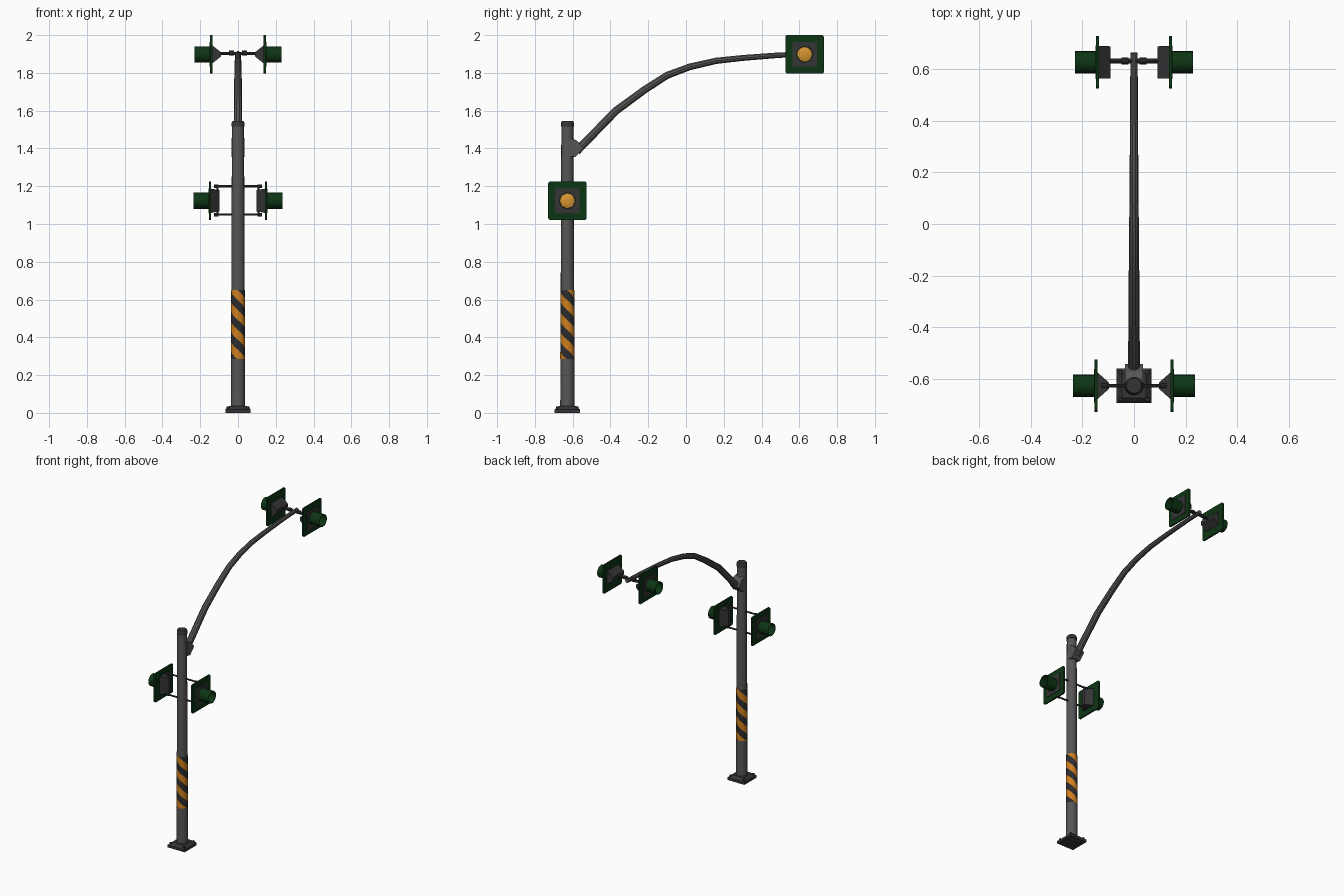
import bpy, bmesh, math
from mathutils import Vector

if "Cube" in bpy.data.objects:
    bpy.data.objects.remove(bpy.data.objects["Cube"])


def material(name, rgb):
    m = bpy.data.materials.new(name)
    m.diffuse_color = (*rgb, 1)
    m.use_nodes = True
    m.node_tree.nodes["Principled BSDF"].inputs["Base Color"].default_value = m.diffuse_color
    return m


GREY = material("pole grey", (0.095, 0.093, 0.095))
DARK = material("dark metal", (0.035, 0.035, 0.037))
BLACK = material("stripe black", (0.025, 0.026, 0.028))
ORANGE = material("stripe orange", (0.62, 0.21, 0.012))
GREEN = material("housing green", (0.004, 0.035, 0.007))
LENS = material("lens amber", (0.66, 0.30, 0.03))

PY = -0.628   # pole centre in y
AY = 0.628    # arm lamp centre in y


def finish(name, bm, mats, smooth=True):
    bmesh.ops.remove_doubles(bm, verts=bm.verts, dist=1e-5)
    bmesh.ops.recalc_face_normals(bm, faces=bm.faces)
    me = bpy.data.meshes.new(name)
    bm.to_mesh(me)
    bm.free()
    ob = bpy.data.objects.new(name, me)
    bpy.context.collection.objects.link(ob)
    for m in mats:
        me.materials.append(m)
    if smooth:
        bpy.context.view_layer.objects.active = ob
        ob.select_set(True)
        bpy.ops.object.shade_smooth_by_angle(angle=math.radians(35))
        ob.select_set(False)
    return ob


def loft(name, rings, mat, smooth=True, closed=False):
    """Skin a list of equal-length point rings; cap the ends unless closed."""
    bm = bmesh.new()
    rows = [[bm.verts.new(p) for p in r] for r in rings]
    n = len(rows[0])
    pairs = list(zip(rows, rows[1:]))
    if closed:
        pairs.append((rows[-1], rows[0]))
    else:
        bm.faces.new(rows[0])
        bm.faces.new(rows[-1])
    for a, b in pairs:
        for i in range(n):
            j = (i + 1) % n
            bm.faces.new((a[i], a[j], b[j], b[i]))
    return finish(name, bm, [mat], smooth)


def ring(centre, axis, radius, n):
    q = Vector(axis).to_track_quat('Z', 'Y')
    return [Vector(centre) + q @ Vector((radius * math.cos(2 * math.pi * i / n),
                                         radius * math.sin(2 * math.pi * i / n), 0)) for i in range(n)]


def rod(name, a, b, r, mat, n=10):
    d = Vector(b) - Vector(a)
    return loft(name, [ring(a, d, r, n), ring(b, d, r, n)], mat)


def turned(name, origin, axis, profile, mat, n=16, closed=False):
    """Turned part from (distance along axis, radius) pairs."""
    o, d = Vector(origin), Vector(axis)
    return loft(name, [ring(o + d * t, d, r, n) for t, r in profile], mat, closed=closed)


def rect_x(x, y, z, hy, hz, c=0.0):
    """Rectangle in the yz plane with corners cut by c."""
    if not c:
        return [(x, y - hy, z - hz), (x, y + hy, z - hz), (x, y + hy, z + hz), (x, y - hy, z + hz)]
    pts = [(-hy + c, -hz), (hy - c, -hz), (hy, -hz + c), (hy, hz - c),
           (hy - c, hz), (-hy + c, hz), (-hy, hz - c), (-hy, -hz + c)]
    return [(x, y + u, z + v) for u, v in pts]


def square_z(z, h):
    return [(-h, PY - h, z), (h, PY - h, z), (h, PY + h, z), (-h, PY + h, z)]


# Base plate with sloped shoulder and anchor bolts
loft("base_plate", [square_z(0, 0.067), square_z(0.018, 0.067), square_z(0.036, 0.047)], DARK, False)
for sx in (-1, 1):
    for sy in (-1, 1):
        p = Vector((sx * 0.052, PY + sy * 0.052, 0.015))
        rod("anchor_bolt", p, p + Vector((0, 0, 0.018)), 0.009, DARK, 6)


# Tapered pole and cap
def pole_r(z):
    return 0.038 - 0.006 * z / 1.53


turned("pole", (0, PY, 0), (0, 0, 1), [(0.0, pole_r(0)), (1.53, pole_r(1.53))], GREY)
turned("pole_cap", (0, PY, 0), (0, 0, 1),
       [(1.515, 0.035), (1.535, 0.035), (1.545, 0.029)], DARK)

# Spiral warning stripes wrapped round the pole
Z0, Z1, PERIOD, COLS = 0.285, 0.65, 0.105, 32
bm = bmesh.new()
for c in range(COLS):
    a0, a1 = 2 * math.pi * c / COLS, 2 * math.pi * (c + 1) / COLS
    for k in range(-12, 20):
        def point(a, step):
            z = 0.57 - PERIOD / 4 + step * PERIOD / 2 - PERIOD * (a + math.pi / 2) / math.pi
            z = min(max(z, Z0), Z1)
            r = pole_r(z) + 0.001
            return Vector((r * math.cos(a), PY + r * math.sin(a), z))
        quad = [point(a0, k), point(a1, k), point(a1, k + 1), point(a0, k + 1)]
        pts = [p for i, p in enumerate(quad) if (p - quad[i - 1]).length > 1e-5]
        if len(pts) > 2:
            f = bm.faces.new([bm.verts.new(p) for p in pts])
            f.material_index = k % 2
finish("warning_stripes", bm, [BLACK, ORANGE])

# Arm bracket and curved tapering arm
side = [(-0.625, 1.455), (-0.597, 1.45), (-0.575, 1.44), (-0.543, 1.40), (-0.587, 1.355), (-0.625, 1.36)]
loft("arm_bracket", [[(x, y, z) for y, z in side] for x in (-0.035, 0.035)], GREY, False)
path = [(-0.58, 1.385), (-0.37, 1.60), (-0.22, 1.71), (-0.10, 1.787), (0.02, 1.832),
        (0.16, 1.864), (0.30, 1.879), (0.48, 1.893), (0.665, 1.902)]
rings = []
for i, (y, z) in enumerate(path):
    p, q = path[max(i - 1, 0)], path[min(i + 1, len(path) - 1)]
    rings.append(ring((0, y, z), (0, q[0] - p[0], q[1] - p[1]), 0.023 - 0.009 * i / 8, 10))
loft("arm", rings, GREY)


# Signal lamps: (centre y, centre z, plate back x, rear housing half sizes)
def lamp(s, y, z, x, back, front):
    loft("rear_housing", [rect_x(s * (x - 0.045), y, z, *back), rect_x(s * x, y, z, *front)], DARK, False)
    loft("backing_plate", [rect_x(s * x, y, z, 0.102, 0.102, 0.008),
                           rect_x(s * (x + 0.011), y, z, 0.102, 0.102, 0.008)], GREEN, False)
    loft("lamp_panel", [rect_x(s * (x + 0.010), y, z, 0.065, 0.065),
                        rect_x(s * (x + 0.014), y, z, 0.065, 0.065)], DARK, False)
    o, d = (s * x, y, z), (s, 0, 0)
    turned("visor", o, d, [(0.012, 0.043), (0.094, 0.043), (0.094, 0.040), (0.012, 0.040)],
           GREEN, 20, closed=True)
    turned("lens", o, d, [(0.012, 0.0395), (0.018, 0.0385), (0.023, 0.026), (0.025, 0.010)], LENS, 20)


for s in (-1, 1):
    lamp(s, PY, 1.123, 0.142, (0.012, 0.056), (0.052, 0.064))
    lamp(s, AY, 1.898, 0.136, (0.062, 0.012), (0.064, 0.048))
    # Upright joining the two lower cross rods
    rod("lamp_upright", (s * 0.108, PY, 1.045), (s * 0.108, PY, 1.205), 0.005, DARK, 8)
    # Collars on the upper cross rod
    rod("rod_collar", (s * 0.022, AY + 0.005, 1.905), (s * 0.048, AY + 0.005, 1.905), 0.013, DARK)

# Cross rods carrying the lamps
for z in (1.05, 1.20):
    rod("lower_cross_rod", (-0.118, PY, z), (0.118, PY, z), 0.006, DARK, 8)
    for s in (-1, 1):
        rod("rod_end", (s * 0.104, PY, z), (s * 0.126, PY, z), 0.009, DARK, 8)
rod("upper_cross_rod", (-0.1, AY + 0.005, 1.903), (0.1, AY + 0.005, 1.903), 0.009, DARK)
